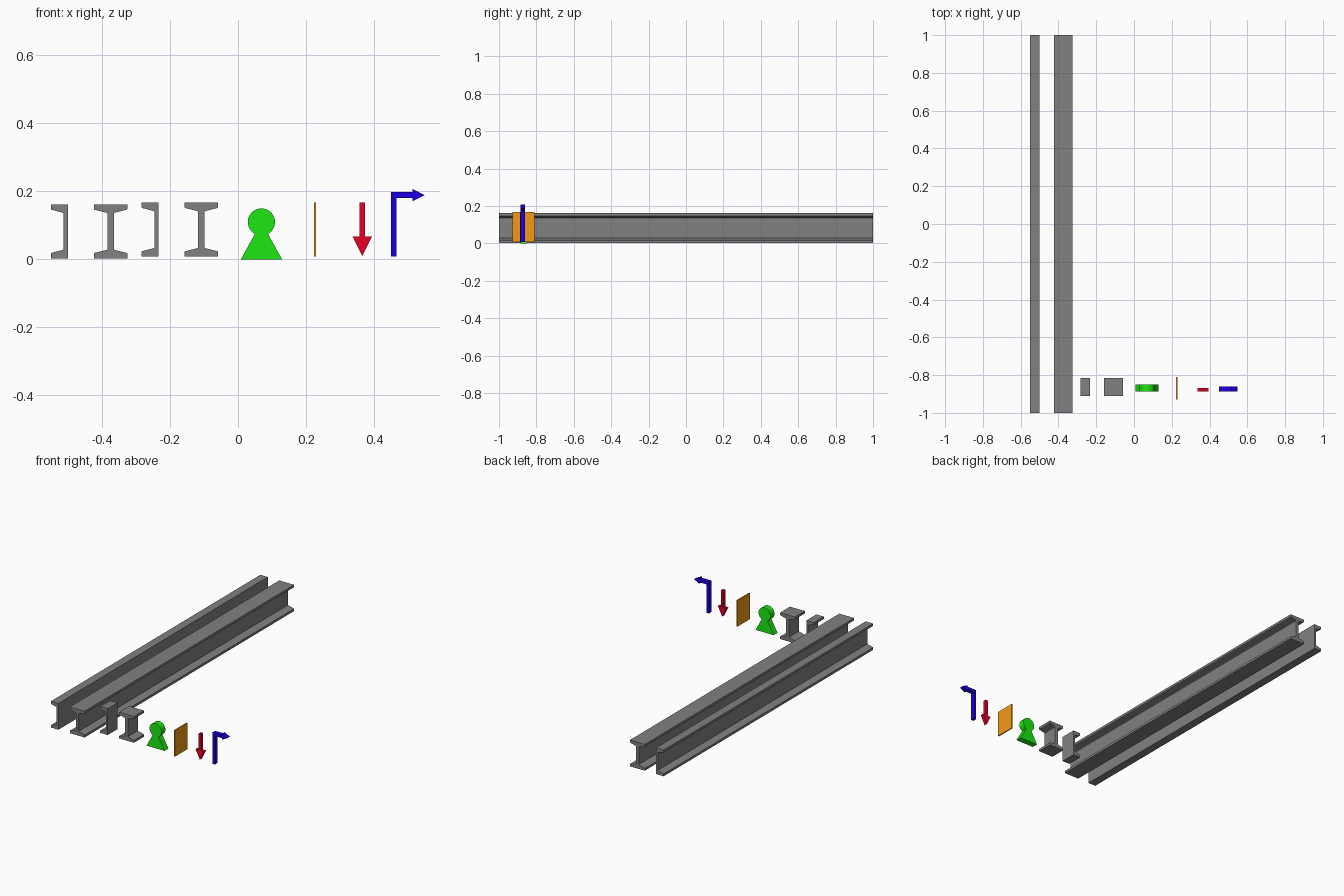
import bpy, bmesh, math

if "Cube" in bpy.data.objects:
    bpy.data.objects.remove(bpy.data.objects["Cube"])


def material(name, color):
    m = bpy.data.materials.new(name)
    m.diffuse_color = color
    m.use_nodes = True
    m.node_tree.nodes["Principled BSDF"].inputs["Base Color"].default_value = m.diffuse_color
    return m


def extrude(name, outline, y0, y1, mat):
    """Extrude an (x, z) outline along y."""
    bm = bmesh.new()
    face = bm.faces.new([bm.verts.new((x, y0, z)) for x, z in outline])
    new = bmesh.ops.extrude_face_region(bm, geom=[face])["geom"]
    bmesh.ops.translate(bm, vec=(0, y1 - y0, 0),
                        verts=[v for v in new if isinstance(v, bmesh.types.BMVert)])
    bmesh.ops.recalc_face_normals(bm, faces=bm.faces)
    me = bpy.data.meshes.new(name)
    bm.to_mesh(me)
    bm.free()
    ob = bpy.data.objects.new(name, me)
    bpy.context.collection.objects.link(ob)
    me.materials.append(mat)
    return ob


steel = material("steel", (0.22, 0.22, 0.22, 1))
H = 0.159      # section height
TIP, ROOT = 0.016, 0.025   # tapered flange thickness


def half_section(width, web):
    """Left side of a tapered-flange section, web face at x = -web, bottom to top."""
    low = [(-width, 0), (-width, TIP - 0.002), (-width + 0.002, TIP),
           (-web - 0.002, ROOT), (-web, ROOT + 0.002)]
    return low + [(x, H - z) for x, z in reversed(low)]


def channel(name, right, z, y0, y1):
    pts = half_section(0.05, 0.012) + [(0, H), (0, 0)]
    return extrude(name, [(right + x, z + h) for x, h in pts], y0, y1, steel)


def i_beam(name, centre, z, y0, y1):
    left = half_section(0.0495, 0.0095)
    pts = left + [(-x, h) for x, h in reversed(left)]
    return extrude(name, [(centre + x, z + h) for x, h in pts], y0, y1, steel)


# Long beams and their short end pieces
channel("long_channel", -0.501, 0.003, -1, 1)
i_beam("long_i_beam", -0.375, 0.003, -1, 1)
channel("short_channel", -0.234, 0.008, -0.910, -0.815)
i_beam("short_i_beam", -0.108, 0.008, -0.910, -0.815)

# Green figure marker: round head running into a splayed body
green = material("green", (0.012, 0.8, 0.006, 1))
cx, cz, r = 0.069, 0.110, 0.040
slope = math.atan2(0.0605, cz)              # body side angle from vertical
start = -math.pi / 2 + slope
sweep = 2 * math.pi - 2 * slope
n = 36
head = [(cx + r * math.cos(start + sweep * i / n),
         cz + r * math.sin(start + sweep * i / n)) for i in range(n + 1)]
extrude("figure_marker", head + [(cx - 0.0605, 0), (cx + 0.0605, 0)],
        -0.886, -0.849, green)

# Orange upright plate
orange = material("orange", (0.9, 0.33, 0.008, 1))
extrude("plate", [(0.223, 0.009), (0.230, 0.009), (0.230, 0.167), (0.223, 0.167)],
        -0.928, -0.810, orange)

# Red arrow pointing down
red = material("red", (0.8, 0.0, 0.02, 1))
extrude("down_arrow", [(0.358, 0.167), (0.358, 0.067), (0.337, 0.067), (0.3655, 0.010),
                       (0.394, 0.067), (0.374, 0.067), (0.374, 0.167)],
        -0.887, -0.867, red)

# Blue bent arrow pointing right
blue = material("blue", (0.01, 0.0, 0.75, 1))
extrude("bent_arrow", [(0.450, 0.008), (0.466, 0.008), (0.466, 0.180), (0.514, 0.180),
                       (0.514, 0.171), (0.549, 0.189), (0.514, 0.207), (0.514, 0.198),
                       (0.450, 0.198)],
        -0.886, -0.861, blue)
